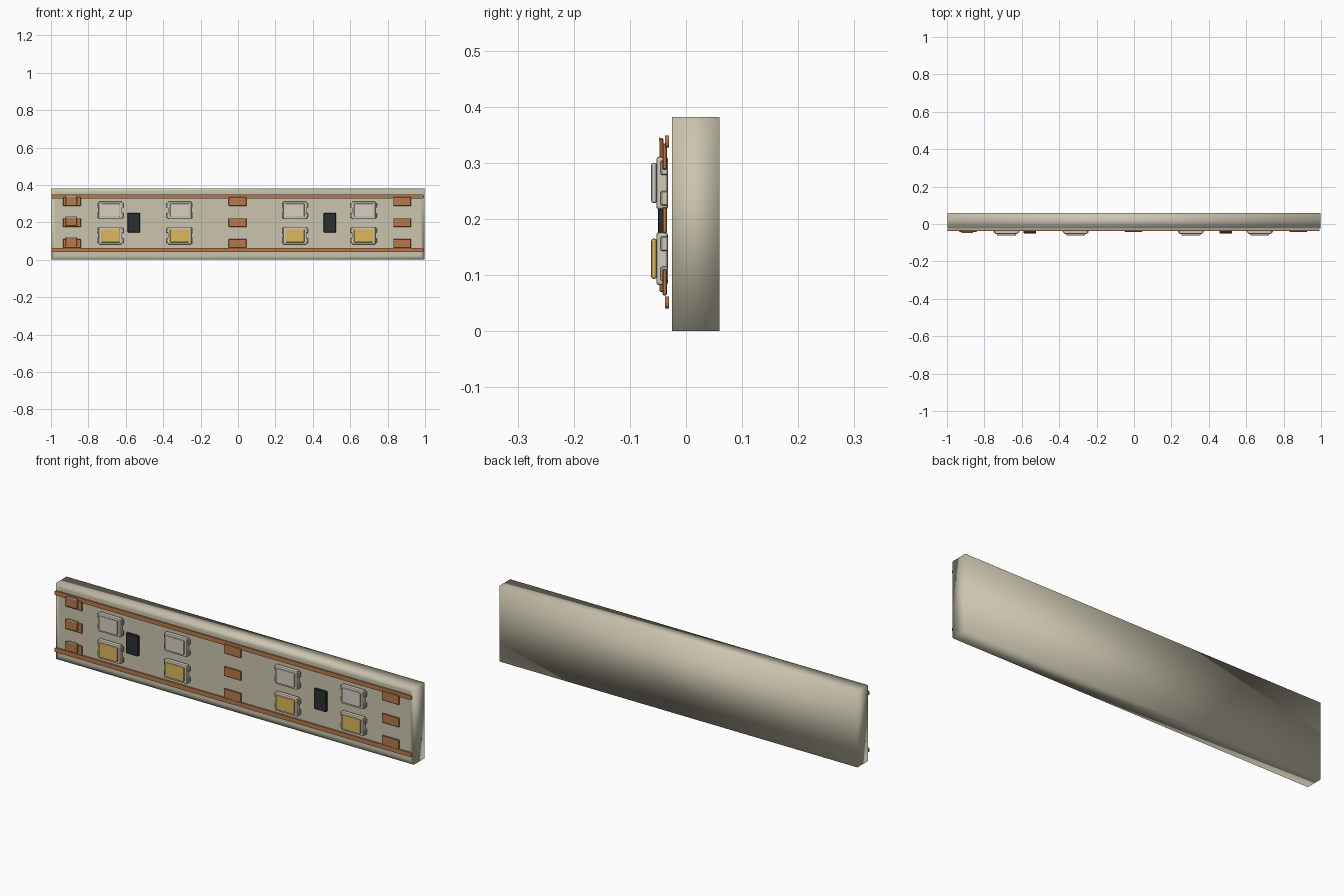
import bpy
import bmesh
from mathutils import Matrix, Vector

cube = bpy.data.objects.get("Cube")
if cube:
    bpy.data.objects.remove(cube, do_unlink=True)


def material(name, rgb):
    m = bpy.data.materials.new(name)
    m.use_nodes = True
    m.diffuse_color = (*rgb, 1)
    m.node_tree.nodes["Principled BSDF"].inputs["Base Color"].default_value = (*rgb, 1)
    return m


BOARD = material("warm grey board", (0.60, 0.56, 0.43))
COPPER = material("copper", (0.48, 0.19, 0.07))
HOUSING = material("off white housing", (0.64, 0.60, 0.50))
WHITE = material("cool lens", (0.66, 0.63, 0.54))
YELLOW = material("warm yellow lens", (0.72, 0.48, 0.11))
BLACK = material("charcoal", (0.025, 0.03, 0.033))


def block(name, mat, x, z, width, height, front, back, bevel=0.0, segments=1):
    """Box centred on x, z and spanning front..back in y."""
    bm = bmesh.new()
    bmesh.ops.create_cube(bm, size=1)
    bm.transform(Matrix.Translation((x, (front + back) / 2, z))
                 @ Matrix.Diagonal((width, back - front, height, 1)))
    mesh = bpy.data.meshes.new(name)
    bm.to_mesh(mesh)
    bm.free()
    mesh.materials.append(mat)
    ob = bpy.data.objects.new(name, mesh)
    bpy.context.collection.objects.link(ob)
    if bevel:
        mod = ob.modifiers.new("soft edges", "BEVEL")
        mod.width = bevel
        mod.segments = segments
    return ob


# Board: softly shaded slab with a flat-looking front panel
board = block("board", BOARD, 0, 0.191, 1.995, 0.382, -0.025, 0.06)
bm = bmesh.new()
bm.from_mesh(board.data)
bm.faces.ensure_lookup_table()
front = [f for f in bm.faces if f.normal.dot(Vector((0, -1, 0))) > 0.9]
bmesh.ops.inset_region(bm, faces=front, thickness=0.03)
for f in bm.faces:
    f.smooth = True
bm.to_mesh(board.data)
bm.free()

# Copper rails: flat strips with rounded ends
for label, z in (("upper", 0.338), ("lower", 0.051)):
    rail = block(label + "_rail", COPPER, -0.003, z, 1.99, 0.022, -0.037, -0.030)
    mod = rail.modifiers.new("rounded ends", "BEVEL")
    mod.width = 0.009
    mod.segments = 3
    mod.limit_method = 'WEIGHT'
    weights = rail.data.attributes.new("bevel_weight_edge", 'FLOAT', 'EDGE')
    for e in rail.data.edges:
        a, b = (rail.data.vertices[i].co for i in e.vertices)
        weights.data[e.index].value = 1.0 if abs(a.y - b.y) > 0.001 else 0.0

# Solder pads in three columns, with connector tabs on the right end
for col, x in (("right", -0.888), ("middle", -0.002), ("left", 0.878)):
    for row, z in (("upper", 0.311), ("centre", 0.198), ("lower", 0.087)):
        block(f"{col}_{row}_pad", COPPER, x, z, 0.095, 0.047, -0.042, -0.034, 0.002)
        if col == "right":
            block(f"{row}_tab", COPPER, x - 0.004, z + 0.008, 0.06, 0.05,
                  -0.047, -0.040, 0.002)
            block(f"{row}_tab_tip", HOUSING, x - 0.004, z + 0.031, 0.06, 0.006,
                  -0.0485, -0.046)

# Lamps: terminals, housing and lens in two rows
for i, x in enumerate((-0.682, -0.312, 0.304, 0.672), 1):
    for row, z, lens in (("cool", 0.264, WHITE), ("warm", 0.129, YELLOW)):
        name = f"{row}_lamp_{i}"
        block(name + "_housing", HOUSING, x, z, 0.126, 0.094, -0.053, -0.032, 0.005, 2)
        block(name + "_lens", lens, x, z, 0.102, 0.072, -0.062, -0.052, 0.004, 2)
        for side in (-1, 1):
            for dz in (-0.027, 0.027):
                block(name + "_terminal", HOUSING, x + side * 0.062, z + dz,
                      0.016, 0.026, -0.045, -0.032, 0.002)

# Resistors
for label, x in (("right", -0.557), ("left", 0.491)):
    block(label + "_resistor", BLACK, x, 0.198, 0.067, 0.103, -0.050, -0.036, 0.002)
